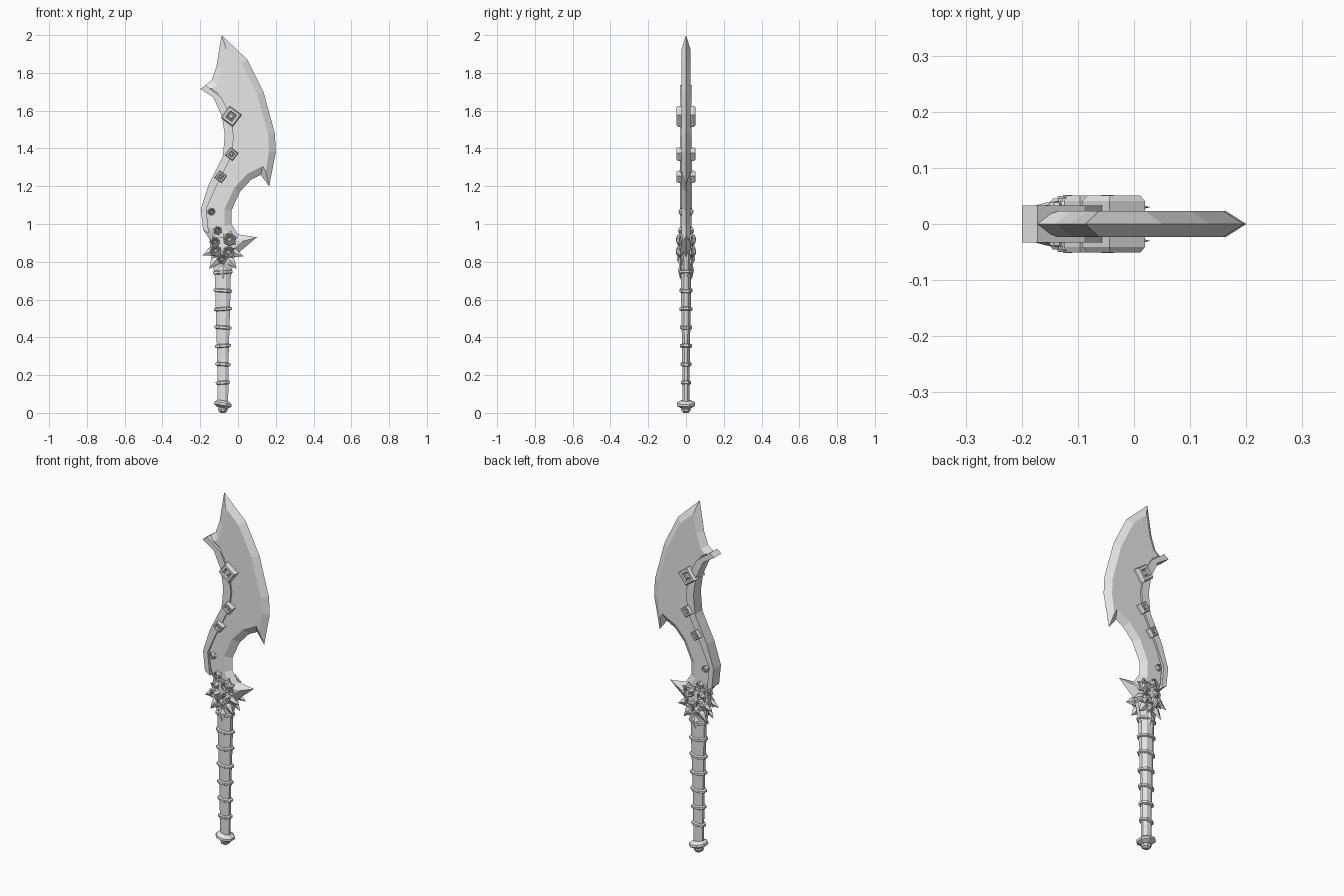
import bpy, bmesh, math
from mathutils import Matrix, Vector

cube = bpy.data.objects.get("Cube")
if cube:
    bpy.data.objects.remove(cube, do_unlink=True)

steel = bpy.data.materials.new("plain grey")
steel.diffuse_color = (0.8, 0.8, 0.8, 1)
steel.use_nodes = True
steel.node_tree.nodes["Principled BSDF"].inputs["Base Color"].default_value = (0.8, 0.8, 0.8, 1)

GRIP_X = -0.08
FACE_FRONT = Matrix.Rotation(math.radians(90), 4, "X")
TO_BACK = Matrix.Scale(-1, 4, (0, 1, 0))


def loft(name, rings, matrix=Matrix()):
    """Skin equal-length rings of points and cap both ends."""
    bm = bmesh.new()
    rows = [[bm.verts.new(matrix @ Vector(p)) for p in ring] for ring in rings]
    count = len(rows[0])
    for low, high in zip(rows, rows[1:]):
        for i in range(count):
            j = (i + 1) % count
            bm.faces.new((low[i], low[j], high[j], high[i]))
    bm.faces.new(rows[0])
    bm.faces.new(rows[-1])
    bmesh.ops.remove_doubles(bm, verts=bm.verts, dist=0.0002)
    bmesh.ops.recalc_face_normals(bm, faces=bm.faces)
    mesh = bpy.data.meshes.new(name)
    bm.to_mesh(mesh)
    bm.free()
    mesh.materials.append(steel)
    obj = bpy.data.objects.new(name, mesh)
    bpy.context.collection.objects.link(obj)
    return obj


def turned(name, profile, sides, matrix, flat=1.0, star=1.0, turn=0.0):
    """Revolve (radius, height) pairs; star shrinks every second point."""
    rings = []
    for radius, height in profile:
        ring = []
        for i in range(sides):
            a = 2 * math.pi * i / sides + turn
            r = radius * (star if i % 2 else 1)
            ring.append((r * math.cos(a), r * math.sin(a) * flat, height))
        rings.append(ring)
    return loft(name, rings, matrix)


def both_faces(name, profile, sides, x, y, z, **options):
    """Place an ornament on the front and its mirror on the back."""
    place = Matrix.Translation((x, -y, z)) @ FACE_FRONT
    turned(name + "_front", profile, sides, place, **options)
    turned(name + "_back", profile, sides, TO_BACK @ place, **options)


def inset(points, width):
    """Mitred inward offset of a clockwise outline."""
    result = []
    for i, p in enumerate(points):
        before = (p - points[i - 1]).normalized()
        after = (points[(i + 1) % len(points)] - p).normalized()
        n1 = Vector((before.y, -before.x))
        n2 = Vector((after.y, -after.x))
        mid = (n1 + n2).normalized()
        result.append(p + mid * min(width / max(mid.dot(n1), 0.1), width * 2.2))
    return result


def at_depth(points, y):
    return [(p[0], y, p[1]) for p in points]


# Blade: sharp outline in the middle, flat cheeks inset on both sides
cutting_edge = [(-.087, 2), (.05, 1.87), (.135, 1.7), (.195, 1.48), (.2, 1.38), (.165, 1.2)]
inner_hook = [(.12, 1.26), (.07, 1.235), (.01, 1.17), (-.035, 1.07), (-.035, 1), (0, .945)]
lower_spike = [(.1, .93), (0, .845), (-.05, .79), (-.12, .8), (-.15, .92)]
spine = [(-.185, .97), (-.197, 1.08), (-.155, 1.21), (-.08, 1.36), (-.07, 1.47),
         (-.085, 1.57), (-.13, 1.67), (-.197, 1.715)]
back_notch = [(-.14, 1.76), (-.115, 1.83)]
outline = [Vector(p) for p in cutting_edge + inner_hook + lower_spike + spine + back_notch]
cheek = inset(outline, 0.036)
loft("blade", [at_depth(cheek, -.023), at_depth(outline, 0), at_depth(cheek, .023)])

# Thick rim along the spine
rim_inner = [(-.172, 1.735), (-.088, 1.67), (-.04, 1.575), (-.022, 1.46), (-.035, 1.36),
             (-.115, 1.2), (-.168, 1.08), (-.155, .95)]
rim = [(-.2, 1.715) if p == spine[-1] else p for p in spine] + rim_inner
loft("spine_rim", [at_depth(rim, -.033), at_depth(rim, .033)])

# Diamond studs with a sunken centre
for number, (x, z, size) in enumerate([(-.036, 1.57, .056), (-.034, 1.37, .036), (-.092, 1.25, .033)]):
    stud = [(size, -.02), (size, .008), (size * .85, .018), (size * .55, .018),
            (size * .45, .01), (size * .35, .01), (size * .2, .015)]
    both_faces(f"diamond_stud_{number}", stud, 4, x, .033, z, turn=math.radians(8))

# Grip: flattened octagonal shaft, widening upward
grip = Matrix.Translation((GRIP_X, 0, 0))
EIGHTH = math.pi / 8
turned("grip", [(.03, .04), (.033, .3), (.043, .62), (.046, .76)], 8, grip, flat=.66, turn=EIGHTH)
turned("grip_socket", [(.046, .72), (.06, .8), (.075, .86), (.07, .93)], 8, grip, flat=.5, turn=EIGHTH)

# Raised bands, each tipped slightly
for i in range(7):
    z = .16 + i * .0975
    r = .036 + i * .0025
    band = [(r - .006, -.01), (r + .005, -.006), (r + .005, .006), (r - .006, .01)]
    tilt = Matrix.Rotation(math.radians(4 if i % 2 else -4), 4, "Y")
    turned(f"grip_band_{i}", band, 8, Matrix.Translation((GRIP_X, 0, z)) @ tilt, flat=.72, turn=EIGHTH)

# Pommel: tilted flange over a small rounded knob
tip = Matrix.Translation((GRIP_X, 0, .045)) @ Matrix.Rotation(math.radians(10), 4, "Y")
turned("pommel_flange", [(.03, -.018), (.052, -.004), (.05, .008), (.03, .02)], 8, tip, turn=EIGHTH)
turned("pommel_knob", [(.012, 0), (.024, .008), (.028, .02), (.02, .04)], 8, grip, turn=EIGHTH)

# Roses: ringed petals on a star of leaves
roses = [(-.14, 1.065, .02, .02), (-.108, .965, .022, .022), (-.045, .918, .034, .032),
         (-.12, .905, .025, .028), (-.118, .858, .032, .032), (-.05, .852, .032, .032),
         (-.085, .815, .026, .028)]
for number, (x, z, r, y) in enumerate(roses):
    petals = [(r * .75, -.015), (r, .004), (r * .85, .013), (r * .65, .007),
              (r * .55, .018), (r * .35, .012), (r * .25, .02), (r * .08, .018)]
    both_faces(f"rose_{number}", petals, 7, x, y, z, turn=number)
    sepals = [(r * 1.4, -.006), (r * 1.4, .001), (r * .5, .006)]
    both_faces(f"rose_leaves_{number}", sepals, 12, x, y, z, star=.6, turn=number * .7)

# Pointed leaves fanning out below the roses
leaf = [(0, 0), (.024, .03), (.017, .05), (0, .085)]
fans = [(-.08, .79, 180), (-.1, .83, 218), (-.06, .83, 142), (-.05, .86, 112), (-.11, .87, 245)]
for number, (x, z, angle) in enumerate(fans):
    place = Matrix.Translation((x, -.03, z)) @ Matrix.Rotation(math.radians(angle), 4, "Y")
    turned(f"leaf_{number}_front", leaf, 4, place, flat=.5)
    turned(f"leaf_{number}_back", leaf, 4, TO_BACK @ place, flat=.5)
